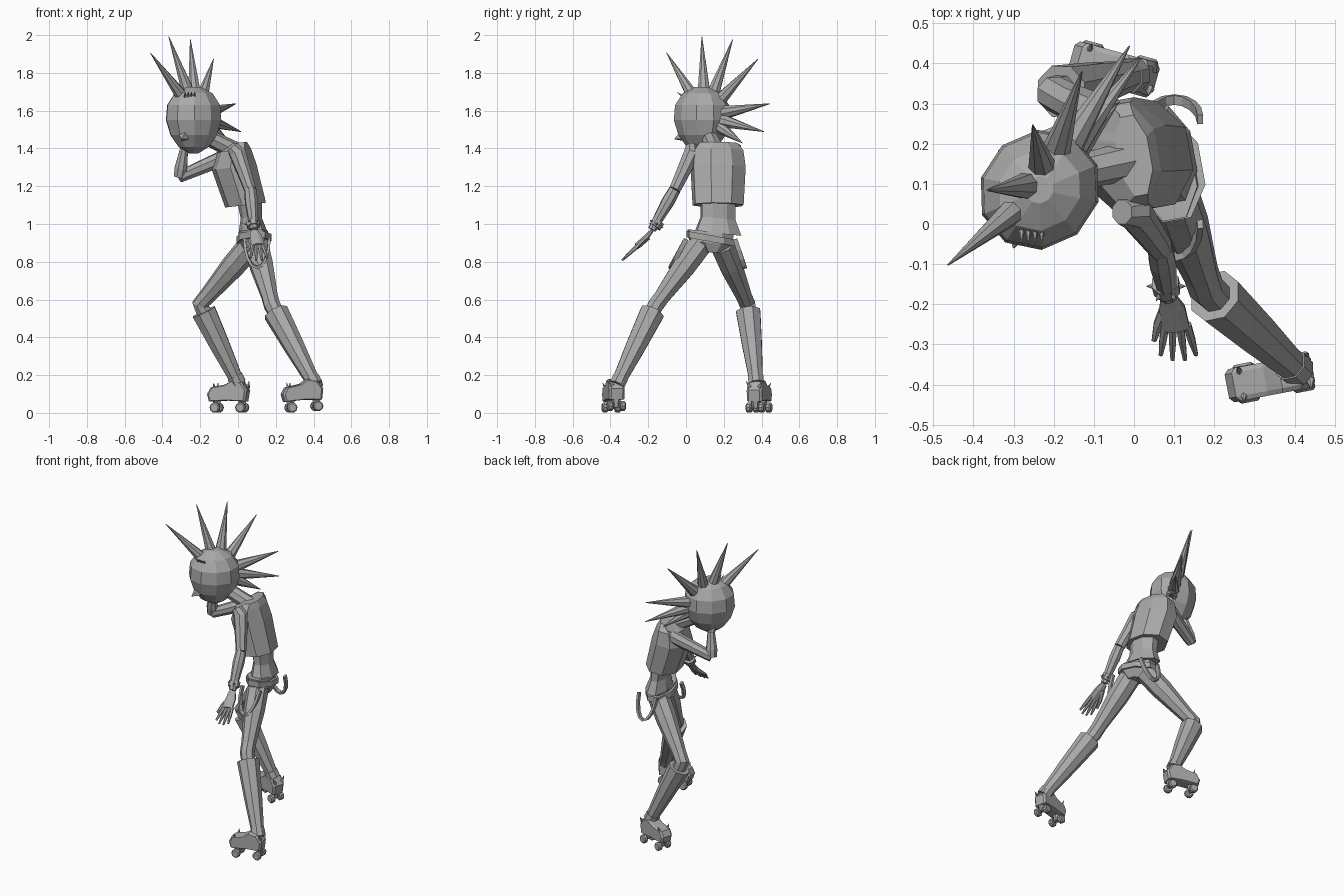
import bpy, bmesh, math
from mathutils import Vector, Matrix
from math import sin, cos, pi, radians

cube = bpy.data.objects.get("Cube")
if cube:
    bpy.data.objects.remove(cube, do_unlink=True)

tone = (.4, .4, .4, 1)
grey = bpy.data.materials.new("plain grey")
grey.use_nodes = True
grey.diffuse_color = tone
grey.node_tree.nodes["Principled BSDF"].inputs["Base Color"].default_value = tone

SIDEWAYS = Vector((1, 0, 0))
UPWARD = Vector((0, 0, 1))


def finish(name, bm):
    bmesh.ops.recalc_face_normals(bm, faces=bm.faces)
    mesh = bpy.data.meshes.new(name)
    bm.to_mesh(mesh)
    bm.free()
    mesh.materials.append(grey)
    obj = bpy.data.objects.new(name, mesh)
    bpy.context.collection.objects.link(obj)


def bridge(name, rings):
    """Skin a list of equal vertex rings and cap both ends."""
    bm = bmesh.new()
    loops = [[bm.verts.new(point) for point in ring] for ring in rings]
    count = len(loops[0])
    for lower, upper in zip(loops, loops[1:]):
        for i in range(count):
            j = (i + 1) % count
            bm.faces.new((lower[i], lower[j], upper[j], upper[i]))
    bm.faces.new(loops[0])
    bm.faces.new(loops[-1])
    finish(name, bm)


def circle(sides):
    """Unit polygon with its flats touching the unit square."""
    grow = 1 / cos(pi / sides)
    for i in range(sides):
        angle = pi * (i + i + 1) / sides
        yield grow * cos(angle), grow * sin(angle)


def tube(name, points, radii, sides=8, flat=1, ref=SIDEWAYS):
    """Limb through points; flat squashes it across the ref axis."""
    points = [Vector(p) for p in points]
    last = len(points) - 1
    rings = []
    for i, (point, radius) in enumerate(zip(points, radii)):
        along = (points[min(i + 1, last)] - points[max(i - 1, 0)]).normalized()
        wide = (ref - along * ref.dot(along)).normalized()
        deep = along.cross(wide) * flat
        rings.append([point + (wide * c + deep * s) * radius
                      for c, s in circle(sides)])
    bridge(name, rings)


def stack(name, centre_y, sections, yaw, tilt=(0, 0), sides=8):
    """Body part from level sections (height, centre x, half depth, half width)."""
    turn = Matrix.Rotation(yaw, 3, 'Z')
    rings = []
    for height, x, depth, width in sections:
        ring = []
        for c, s in circle(sides):
            d = turn @ Vector((c * depth, s * width, 0))
            d.z = d.x * tilt[0] + d.y * tilt[1]
            ring.append(d + Vector((x, centre_y, height)))
        rings.append(ring)
    bridge(name, rings)


def spike(name, base, tip, radius, sides=6):
    tube(name, [base, tip], [radius, radius / 20], sides,
         ref=Vector((.6, -.7, .1)))


# Head: an egg of flat facets, narrower at the chin
skull = []
for i in range(7):
    angle = .2 + (pi - .4) * i / 6
    radius = .15 * sin(angle) * (1 - .15 * cos(angle))
    skull.append((1.55 - .18 * cos(angle), -.235, radius, radius * .92))
stack("head", .085, skull, .7, sides=10)
spike("nose", (-.28, 0, 1.47), (-.3, -.06, 1.45), .03, 4)
for i in range(4):
    brow = Vector((-.28 + i / 60, -.01, 1.67))
    spike("brow_spike", brow, brow + Vector((0, -.04, .03)), .008)

# Hair spikes fanned in one leaning plane
crown = Vector((-.22, .1, 1.57))
fan_front = Vector((-.53, -.44, .73))
fan_back = Vector((.28, .72, .63))
for degrees in (0, 29, 55, 83, 121, 143, 160):
    angle = radians(degrees)
    way = fan_front * cos(angle) + fan_back * sin(angle)
    reach = .3 if degrees == 160 else .46 - angle / 40
    spike("hair_spike", crown + way * .12, crown + way * reach, .034, 8)
tube("neck", [(0, .16, 1.38), (-.18, .12, 1.47)], [.045, .04])

# Leaning torso in a loose vest, bare waist, hips and belt
lean = .18
stack("vest", .17, [(1.1, .04, .1, .13), (1.3, -.02, .11, .14),
                    (1.39, -.02, .08, .13), (1.43, 0, .04, .1)], lean, (.12, 0))
stack("waist", .17, [(.95, .08, .07, .12), (1.03, .07, .05, .09),
                     (1.13, .06, .06, .09)], lean, (0, -.1))
stack("hips", .13, [(.85, .09, .05, .05), (.9, .09, .07, .11),
                    (.96, .08, .07, .12)], lean, (0, -.1))
stack("belt", .135, [(z, .085, .085, .127) for z in (.905, .94)], lean, (0, -lean))

# Slack braces hanging from both sides of the belt
for side_y, bulge in ((.26, .05), (0, -.08)):
    arc = [pi * i / 8 for i in range(9)]
    path = [(.1 + .065 * cos(a), side_y + bulge * sin(a), .92 - .15 * sin(a))
            for a in arc]
    tube("hanging_brace", path, [.012] * 9, 4, .6, ref=Vector((0, 1, .2)))


def arm(side, shoulder, elbow, wrist, ref):
    """Sleeved upper arm and a forearm that narrows to the wrist."""
    shoulder, elbow, wrist = Vector(shoulder), Vector(elbow), Vector(wrist)
    top = shoulder + Vector((-.03, 0, .04))
    tube(side + "_upper_arm", [top, shoulder, shoulder.lerp(elbow, .5), elbow],
         [.03, .043, .036, .03], ref=ref)
    tube(side + "_forearm", [elbow, elbow.lerp(wrist, .3), wrist],
         [.03, .033, .021], ref=ref.yzx)


# Left arm trailing down with a studded bracelet
arm("left", (0, .03, 1.37), (.065, -.06, 1.18), (.085, -.18, .97), SIDEWAYS)
band = Vector((.08, -.155, 1))
slope = Vector((.005, -.02, -.03))
tube("left_bracelet", [band - slope / 2, band + slope / 2], [.033, .033])
for i in range(6):
    angle = pi * i / 3
    out = Vector((cos(angle), .85 * sin(angle), -.5 * sin(angle)))
    spike("bracelet_spike", band + out * .03, band + out * .05, .008)

# Left hand with fingers spread
tube("left_palm", [(.085, -.18, .965), (.095, -.21, .93), (.105, -.26, .885)],
     [.02, .032, .034], flat=.45)
down = Vector((0, -.04, -.037))
for i in range(4):
    knuckle = Vector((.078 + .018 * i, -.25, .89))
    stretch = down + SIDEWAYS * (i - 1) * .006
    reach = 2.2 if i in (1, 2) else 1.9
    tube("left_finger", [knuckle, knuckle + stretch, knuckle + stretch * reach],
         [.01, .009, .005], 6)
tube("left_thumb", [(.08, -.2, .93), (.06, -.25, .885), (.05, -.29, .855)],
     [.012, .011, .006], 6)

# Right arm folded up to the chin
arm("right", (-.03, .26, 1.37), (-.31, .17, 1.25), (-.285, .14, 1.4), UPWARD)
tube("right_hand", [(-.285, .14, 1.39), (-.28, .13, 1.43), (-.265, .12, 1.48)],
     [.021, .033, .025], flat=.6)


def leg(side, hip, knee, ankle):
    """Thigh, knee and a tall boot flaring up from the ankle."""
    hip, knee, ankle = Vector(hip), Vector(knee), Vector(ankle)
    cuff = knee.lerp(ankle, .1)
    tube(side + "_thigh", [hip, hip.lerp(knee, .35), hip.lerp(knee, .85), knee, cuff],
         [.062, .06, .042, .042, .04])
    tube(side + "_boot_shaft", [cuff, cuff.lerp(ankle, .5), ankle],
         [.064, .052, .036])
    tube(side + "_boot_ankle", [cuff.lerp(ankle, t) for t in (.96, 1.07)],
         [.041, .041])


leg("left", (.095, .075, .89), (.18, -.16, .57), (.395, -.355, .17))
leg("right", (.07, .19, .89), (-.2, .325, .575), (-.01, .37, .18))

# Side outline of a skate boot, from heel over the ankle to toe and sole
shoe = [(-.1, .06), (-.11, .12), (-.08, .165), (-.03, .175), (.01, .15),
        (.09, .135), (.11, .1), (.1, .06), (0, .065)]


def skate(side, centre, heading, lift):
    place = (Matrix.Translation(centre) @ Matrix.Rotation(heading, 4, 'Z')
             @ Matrix.Rotation(lift, 4, 'Y'))

    def at(along, across, height):
        return place @ Vector((along, across, height))

    # Boot with bevelled sides
    rings = []
    for across, scale in ((-.042, .9), (-.03, 1), (.03, 1), (.042, .9)):
        rings.append([at(s * scale, across, .1 + (z - .1) * scale)
                      for s, z in shoe])
    bridge(side + "_skate_boot", rings)

    # Trucks, axles and wheels
    for s in (-.075, .065):
        tube(side + "_truck", [at(s, 0, .025), at(s, 0, .075)], [.014, .024], 6)
        tube(side + "_axle", [at(s, w, .03) for w in (-.03, .03)],
             [.009, .009], 6, ref=UPWARD)
        for middle in (-.034, .034):
            tube(side + "_wheel", [at(s, middle + w, .028)
                                   for w in (-.015, -.009, .009, .015)],
                 [.02, .026, .026, .02], 10, ref=UPWARD)

    # Toe and heel spikes on both flanks
    for flank in (-1, 1):
        for s, z in ((.07, .125), (-.1, .135)):
            spike(side + "_skate_spike", at(s, flank * .025, z),
                  at(s, flank * .045, z + .035), .01)


skate("left", (.345, -.383, .004), pi + .19, .06)
skate("right", (-.05, .388, 0), pi - .27, 0)
